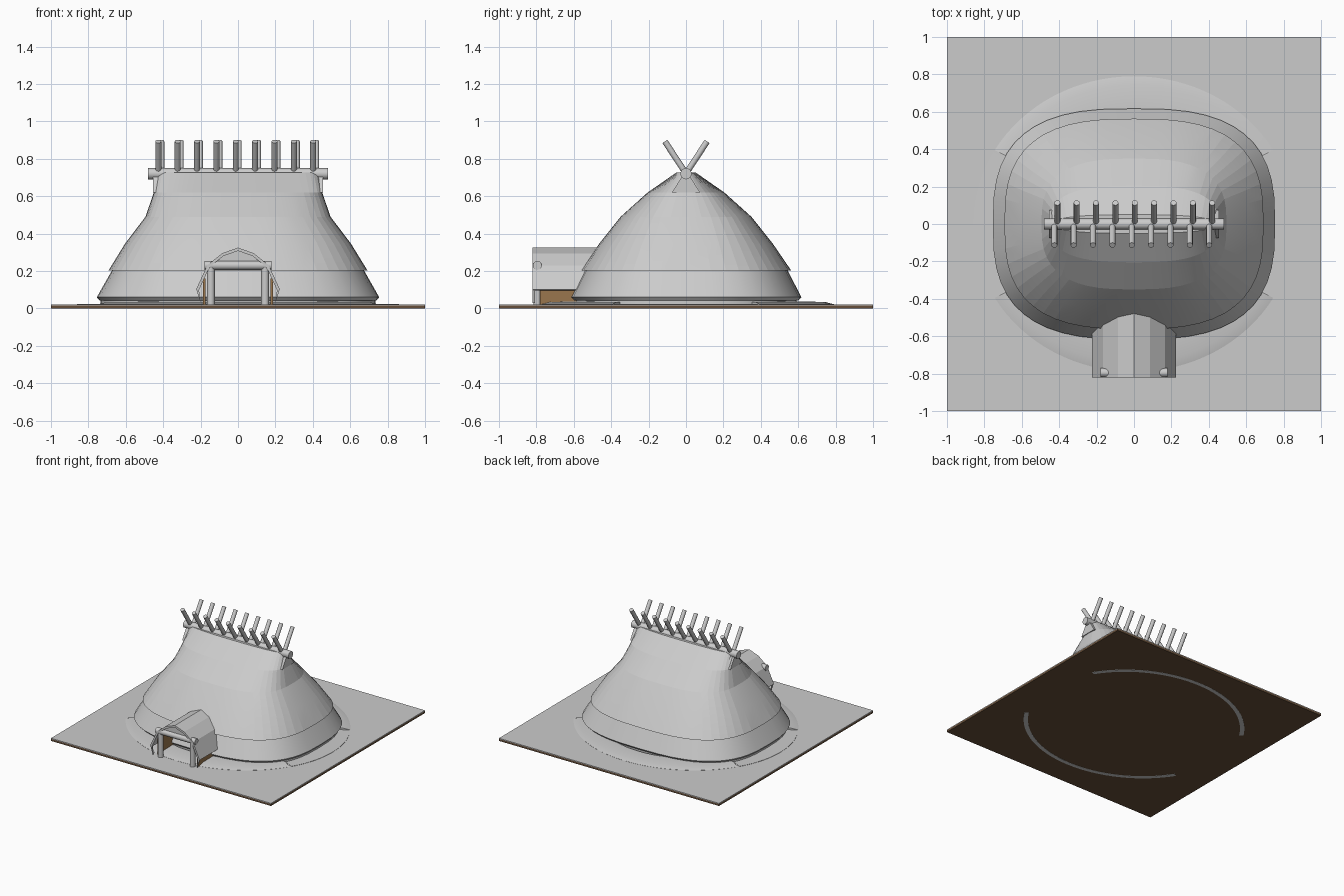
import bpy, bmesh, math
from mathutils import Vector

if "Cube" in bpy.data.objects:
    bpy.data.objects.remove(bpy.data.objects["Cube"])


def material(name, rgb):
    m = bpy.data.materials.new(name)
    m.diffuse_color = (*rgb, 1)
    m.use_nodes = True
    m.node_tree.nodes["Principled BSDF"].inputs["Base Color"].default_value = m.diffuse_color
    return m


GREY = material("pale_grey", (0.6, 0.6, 0.6))
EARTH = material("dark_earth", (0.13, 0.075, 0.04))
WOOD = material("brown_wood", (0.32, 0.18, 0.075))


def make(name, bm, mat, smooth=None):
    bmesh.ops.recalc_face_normals(bm, faces=bm.faces)
    me = bpy.data.meshes.new(name)
    bm.to_mesh(me)
    bm.free()
    me.materials.append(mat)
    ob = bpy.data.objects.new(name, me)
    bpy.context.collection.objects.link(ob)
    if smooth:
        bpy.ops.object.select_all(action='DESELECT')
        ob.select_set(True)
        bpy.context.view_layer.objects.active = ob
        bpy.ops.object.shade_smooth_by_angle(angle=math.radians(smooth))
    return ob


def box(name, lo, hi, mat):
    bm = bmesh.new()
    bmesh.ops.create_cube(bm, size=1)
    for v in bm.verts:
        v.co = [lo[i] + (v.co[i] + 0.5) * (hi[i] - lo[i]) for i in range(3)]
    return make(name, bm, mat)


def rod(name, a, b, r, mat=GREY, sides=12):
    a, b = Vector(a), Vector(b)
    bm = bmesh.new()
    bmesh.ops.create_cone(bm, cap_ends=True, segments=sides, radius1=r, radius2=r,
                          depth=(b - a).length)
    rot = (b - a).to_track_quat('Z', 'Y')
    for v in bm.verts:
        v.co = rot @ v.co + (a + b) / 2
    return make(name, bm, mat, 40)


def prism(name, pts, axis, lo, hi, mat):
    """Extrude a closed outline along x or y."""
    bm = bmesh.new()
    ends = []
    for t in (lo, hi):
        ends.append([bm.verts.new((t, p, z) if axis == 'x' else (p, t, z)) for p, z in pts])
    n = len(pts)
    for i in range(n):
        j = (i + 1) % n
        bm.faces.new((ends[0][i], ends[0][j], ends[1][j], ends[1][i]))
    for e in ends:
        bm.faces.new(e)
    return make(name, bm, mat)


def loft(name, rings, mat, seg=48, smooth=None):
    """Stack of rounded-rectangle rings: half width, half depth, height, exponent."""
    bm = bmesh.new()
    loops = []
    for a, b, z, n in rings:
        loop = []
        for i in range(seg):
            t = 2 * math.pi * i / seg
            c, s = math.cos(t), math.sin(t)
            loop.append(bm.verts.new((a * math.copysign(abs(c) ** (2 / n), c),
                                      b * math.copysign(abs(s) ** (2 / n), s), z)))
        loops.append(loop)
    for p, q in zip(loops, loops[1:]):
        for i in range(seg):
            j = (i + 1) % seg
            bm.faces.new((p[i], p[j], q[j], q[i]))
    bm.faces.new(loops[0])
    bm.faces.new(loops[-1])
    return make(name, bm, mat, smooth)


def arc_band(name, section, start, end, mat, seg=32):
    """Sweep a (scale, height) section along part of the mound ellipse."""
    bm = bmesh.new()
    loops = []
    for i in range(seg + 1):
        t = math.radians(start + (end - start) * i / seg)
        loops.append([bm.verts.new((0.86 * f * math.cos(t), 0.79 * f * math.sin(t), z))
                      for f, z in section])
    n = len(section)
    for p, q in zip(loops, loops[1:]):
        for i in range(n):
            j = (i + 1) % n
            bm.faces.new((p[i], p[j], q[j], q[i]))
    bm.faces.new(loops[0])
    bm.faces.new(loops[-1])
    return make(name, bm, mat, 30)


# ground slab with a thin grey top
box("earth_slab", (-1, -1, 0), (1, 1, 0.016), EARTH)
box("ground_top", (-1, -1, 0.016), (1, 1, 0.022), GREY)

# low earth mound: raised at front and back, nearly flush at the sides
for name, mid in (("back", 90), ("front", 270)):
    arc_band(name + "_mound", [(0.78, 0.018), (0.78, 0.037), (0.94, 0.035), (1.0, 0.023),
                               (1.0, 0.018)], mid - 60, mid + 60, GREY)
    arc_band(name + "_mound_foot", [(0.96, 0.002), (0.96, -0.001), (1.0, -0.001),
                                    (1.0, 0.002)], mid - 60, mid + 60, GREY)
for name, mid in (("right", 0), ("left", 180)):
    arc_band(name + "_mound", [(0.8, 0.018), (0.8, 0.025), (1.0, 0.024), (1.0, 0.018)],
             mid - 29, mid + 29, GREY)

# thatched roof in two tiers over a low wall
loft("low_wall", [(0.735, 0.59, 0.01, 2.8), (0.735, 0.59, 0.06, 2.8)], GREY, smooth=30)
loft("lower_thatch", [(0.74, 0.6, 0.042, 2.8), (0.755, 0.617, 0.06, 2.8),
                      (0.67, 0.54, 0.21, 2.8)], GREY, smooth=20)
loft("upper_thatch", [(0.66, 0.53, 0.202, 2.8), (0.693, 0.563, 0.202, 2.8),
                      (0.605, 0.465, 0.345, 2.8), (0.495, 0.35, 0.49, 2.8),
                      (0.45, 0.205, 0.62, 2.8), (0.43, 0.05, 0.728, 2.6)],
     GREY, smooth=6)

# gable ends and ridge beam
prism("gable_ends", [(-0.075, 0.62), (0.075, 0.62), (0, 0.74)], 'x', -0.455, 0.455, GREY)
rod("ridge_beam", (-0.48, 0, 0.72), (0.48, 0, 0.72), 0.03, sides=16)

# crossed ridge poles
for i in range(9):
    x = (i - 4) * 0.1035
    for s, dx in ((1, 0.004), (-1, -0.012)):
        rod("ridge_pole", (x + dx, -0.06 * s, 0.63), (x + dx, 0.113 * s, 0.893), 0.016)

# entrance porch: bent roof sheet, infill, beam, posts and side walls
outer = [(0.225, 0.10), (0.165, 0.23), (0.085, 0.295), (0, 0.325)]
inner = [(0, 0.308), (0.078, 0.28), (0.152, 0.222), (0.21, 0.095)]
outline = (outer + [(-x, z) for x, z in outer[-2::-1]]
           + [(-x, z) for x, z in inner[::-1]] + inner[1:])
prism("porch_roof", outline, 'y', -0.82, -0.4, GREY)
prism("porch_gable", [(-0.15, 0.22), (0.15, 0.22), (0.08, 0.28), (0, 0.31), (-0.08, 0.28)],
      'y', -0.80, -0.785, GREY)
rod("porch_beam", (-0.18, -0.795, 0.23), (0.18, -0.795, 0.23), 0.024)
for s in (-1, 1):
    rod("porch_post", (0.145 * s, -0.795, 0.018), (0.145 * s, -0.795, 0.23), 0.021)
    box("porch_wall", (0.18 * s - 0.006, -0.78, 0.018), (0.18 * s + 0.006, -0.5, 0.16), WOOD)
    prism("porch_flap", [(0.21 * s, 0.11), (0.222 * s, 0.10), (0.2 * s, 0.03)],
          'y', -0.82, -0.808, GREY)
